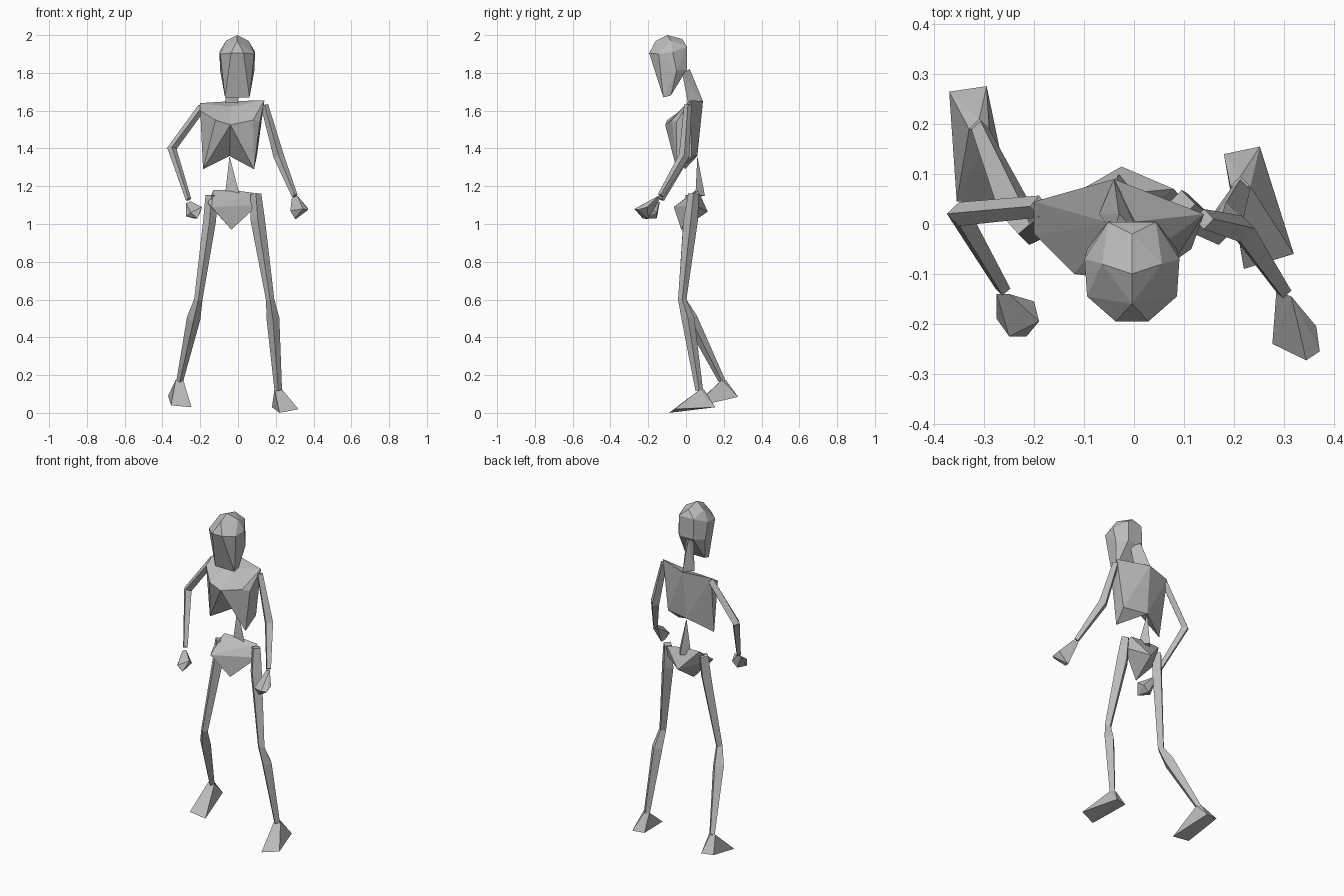
import bpy
import bmesh
from math import cos, sin, pi
from mathutils import Vector

cube = bpy.data.objects.get("Cube")
if cube:
    bpy.data.objects.remove(cube, do_unlink=True)

# One plain bone colour for the whole figure
bone = bpy.data.materials.new("bone_grey")
bone.use_nodes = True
bone.diffuse_color = (0.5, 0.5, 0.5, 1)
bone.node_tree.nodes["Principled BSDF"].inputs["Base Color"].default_value = bone.diffuse_color


def finish(name, bm):
    """Turn a bmesh into a flat-shaded object with the bone colour."""
    bmesh.ops.recalc_face_normals(bm, faces=bm.faces[:])
    mesh = bpy.data.meshes.new(name)
    bm.to_mesh(mesh)
    bm.free()
    mesh.materials.append(bone)
    obj = bpy.data.objects.new(name, mesh)
    bpy.context.collection.objects.link(obj)
    return obj


def hull(name, points):
    """Faceted solid wrapped tightly around a few corner points."""
    bm = bmesh.new()
    for point in points:
        bm.verts.new(point)
    result = bmesh.ops.convex_hull(bm, input=bm.verts[:])
    unused = set(result["geom_interior"]) | set(result["geom_unused"])
    loose = [v for v in unused if isinstance(v, bmesh.types.BMVert) and v.is_valid]
    bmesh.ops.delete(bm, geom=loose, context="VERTS")
    return finish(name, bm)


def mirrored(points, centre):
    """Both halves of a symmetric point set around x = centre."""
    return [(centre + side * x, y, z) for x, y, z in points for side in (1, -1) if x or side > 0]


def limb(name, stations, sides=4):
    """Tapered tube through (joint position, radius) stations."""
    bm = bmesh.new()
    centres = [Vector(position) for position, radius in stations]
    rings = []
    for i, (position, radius) in enumerate(stations):
        before, after = centres[max(i - 1, 0)], centres[min(i + 1, len(centres) - 1)]
        turn = Vector((0, 0, -1)).rotation_difference(after - before)
        ring = []
        for k in range(sides):
            angle = 2 * pi * k / sides
            offset = turn @ Vector((cos(angle), sin(angle), 0))
            ring.append(bm.verts.new(centres[i] + radius * offset))
        rings.append(ring)
    for upper, lower in zip(rings, rings[1:]):
        for k in range(sides):
            n = (k + 1) % sides
            bm.faces.new((upper[k], upper[n], lower[n], lower[k]))
    bm.faces.new(rings[0])
    bm.faces.new(rings[-1])
    return finish(name, bm)


# Head: domed skull narrowing to a blunt jaw
hull("head", mirrored([
    (0, -.1, 2), (0, -.02, 1.98), (0, -.16, 1.97), (.06, -.08, 1.97),
    (.095, -.07, 1.91), (.09, -.145, 1.9), (.033, -.195, 1.905),
    (.048, .004, 1.94), (.048, .005, 1.82), (.09, -.05, 1.81),
    (.05, -.16, 1.81), (.065, -.12, 1.67), (.065, -.08, 1.68),
], -.004))

# Neck: wedge leaning forward from the upper back
neck_base = (-.04, .09, 1.65)
hull("neck", [neck_base, (-.07, .02, 1.64), (.0, .01, 1.64),
              (-.03, .02, 1.82), (-.04, -.02, 1.8), (.01, -.02, 1.8)])

# Ribcage: two lobes sharing the spine and breastbone, arched underneath
sternum = (-.04, -.11, 1.525)
back_base = (-.045, .06, 1.36)
chest_top = (-.04, .0, 1.62)
right_shoulder = (-.2, .045, 1.64)
left_shoulder = (.14, .02, 1.655)
middle = [neck_base, sternum, back_base, chest_top]
hull("right_ribs", middle + [right_shoulder, (-.2, -.02, 1.6),
                             (-.12, -.1, 1.55), (-.185, -.005, 1.29)])
hull("left_ribs", middle + [left_shoulder, (.115, -.05, 1.54), (.08, -.075, 1.55),
                            (.085, -.05, 1.29), (.1, .03, 1.36)])

# Lower spine: spike rising from the pelvis
hull("lower_spine", [back_base, (-.07, .05, 1.14), (.01, .05, 1.15), (-.03, .1, 1.15)])

# Pelvis: twisted bowl with a low front point
hull("pelvis", [(-.14, -.065, 1.09), (-.16, -.01, 1.11), (-.13, .055, 1.18),
                (-.03, .06, 1.18), (.08, .07, 1.165), (.105, .04, 1.1),
                (-.025, .115, 1.065), (-.035, -.025, .97)])

# Arms
limb("right_arm", [((-.19, .035, 1.62), .022), ((-.35, .02, 1.4), .025),
                   ((-.262, -.13, 1.13), .015)])
limb("left_arm", [((.14, .01, 1.63), .02), ((.215, -.01, 1.36), .028),
                  ((.3, -.135, 1.15), .016)])

# Hands: closed fists
hull("right_hand", [(-.275, -.14, 1.11), (-.25, -.14, 1.12), (-.275, -.19, 1.04),
                    (-.25, -.225, 1.06), (-.215, -.225, 1.03), (-.19, -.195, 1.09),
                    (-.2, -.155, 1.06), (-.235, -.155, 1.03)])
hull("left_hand", [(.285, -.135, 1.14), (.315, -.145, 1.15), (.277, -.24, 1.07),
                   (.345, -.273, 1.08), (.372, -.255, 1.075), (.365, -.205, 1.09),
                   (.305, -.2, 1.025), (.3, -.23, 1.03)])

# Legs
limb("right_leg", [((-.14, .03, 1.15), .032), ((-.15, .02, 1.02), .034),
                   ((-.21, -.02, .6), .022), ((-.235, .025, .5), .036),
                   ((-.308, .19, .17), .018)])
limb("left_leg", [((.095, .04, 1.16), .028), ((.105, .025, 1.02), .038),
                  ((.17, -.02, .6), .022), ((.185, .01, .5), .034),
                  ((.213, .07, .12), .02)])


def foot(name, ankle, corners):
    """Flat sole rising to a small ankle."""
    x, y, z = ankle
    return hull(name, corners + [(x - .02, y, z), (x + .02, y, z), (x, y + .02, z)])


# Feet: corners run heel to toe
foot("right_foot", (-.31, .19, .175), [(-.37, .265, .09), (-.295, .276, .085),
                                       (-.355, .045, .04), (-.246, .04, .03)])
foot("left_foot", (.213, .075, .125), [(.18, .14, .03), (.252, .155, .03),
                                       (.32, -.06, .02), (.22, -.09, .0)])
